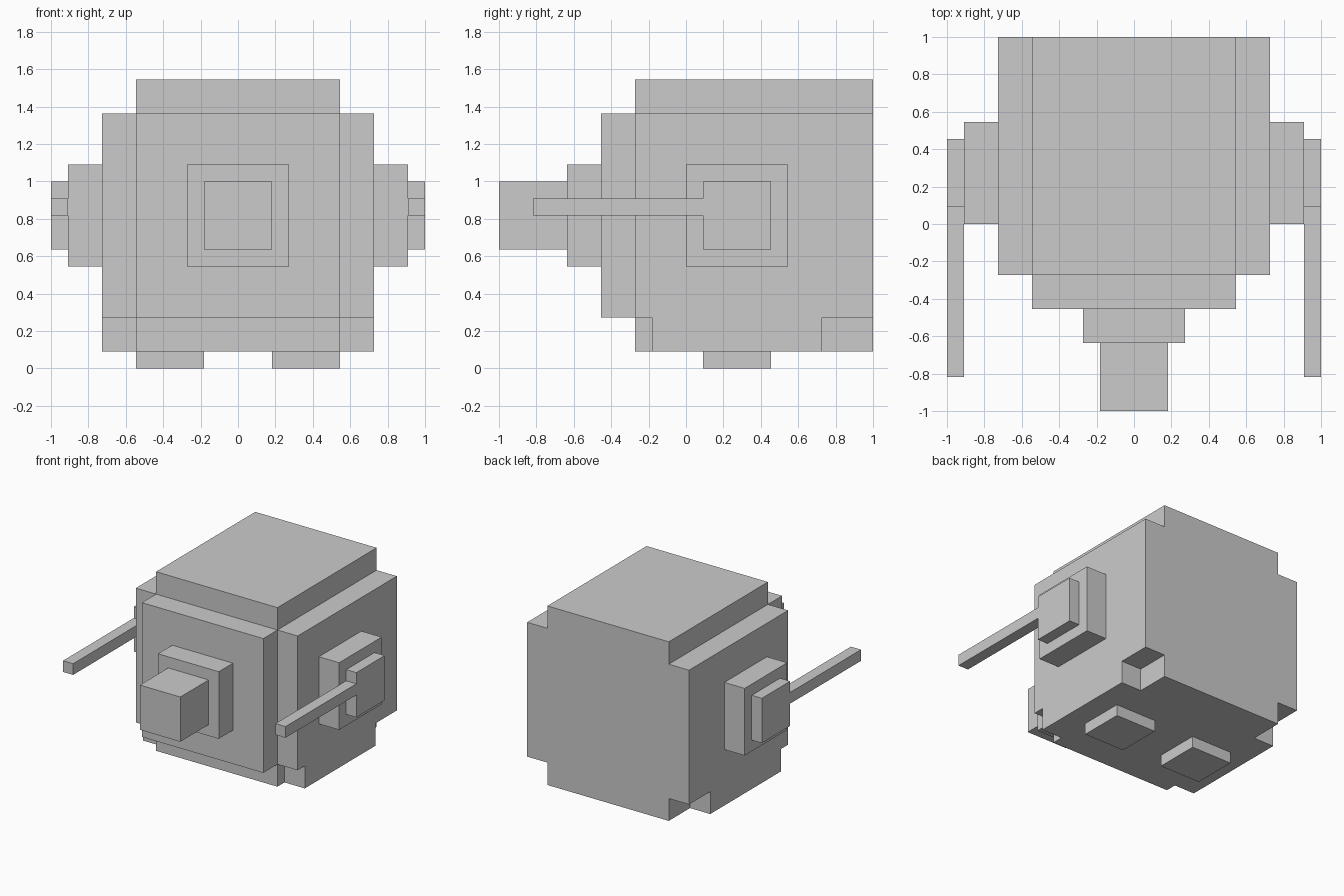
import bpy, bmesh

if "Cube" in bpy.data.objects:
    bpy.data.objects.remove(bpy.data.objects["Cube"])

U = 1 / 11  # everything sits on a grid of 1/11 unit


def add_object(name, bm):
    bmesh.ops.recalc_face_normals(bm, faces=bm.faces)
    mesh = bpy.data.meshes.new(name)
    bm.to_mesh(mesh)
    bm.free()
    ob = bpy.data.objects.new(name, mesh)
    bpy.context.collection.objects.link(ob)
    return ob


def extrude_x(bm, x0, x1, profile):
    """Extrude a (y, z) outline from x0 to x1."""
    face = bm.faces.new([bm.verts.new((x0 * U, y * U, z * U)) for y, z in profile])
    ext = bmesh.ops.extrude_face_region(bm, geom=[face])
    moved = [v for v in ext["geom"] if isinstance(v, bmesh.types.BMVert)]
    bmesh.ops.translate(bm, verts=moved, vec=((x1 - x0) * U, 0, 0))


def rect(y0, y1, z0, z1):
    return [(y0, z0), (y1, z0), (y1, z1), (y0, z1)]


def part(name, x0, x1, profile):
    bm = bmesh.new()
    extrude_x(bm, x0, x1, profile)
    return add_object(name, bm)


# Body block, with its upper edges and four lower corners notched out
body = part("body", -8, 8, rect(-3, 11, 1, 17))
bm = bmesh.new()
for s in (-1, 1):
    for notch in (rect(-4, 12, 15, 18), rect(-4, -2, 0, 3), rect(8, 12, 0, 3)):
        extrude_x(bm, 6 * s, 9 * s, notch)
cutter = add_object("notch_cutter", bm)
cutter.hide_render = True
mod = body.modifiers.new("notches", "BOOLEAN")
mod.operation = "DIFFERENCE"
mod.solver = "EXACT"
mod.object = cutter
bpy.context.view_layer.objects.active = body
bpy.ops.object.modifier_apply(modifier=mod.name)
bpy.data.objects.remove(cutter)

# Front panel and stepped snout
part("front_panel", -6, 6, rect(-5, -3, 3, 15))
part("snout_base", -3, 3, rect(-7, -5, 6, 12))
part("snout", -2, 2, rect(-11, -7, 7, 11))

# Side mounts, hubs with forward rods, and feet on both sides
hub_and_rod = [(-9, 9), (1, 9), (1, 7), (5, 7), (5, 11), (1, 11), (1, 10), (-9, 10)]
for side, s in (("left", -1), ("right", 1)):
    part(f"{side}_side_mount", 8 * s, 10 * s, rect(0, 6, 6, 12))
    part(f"{side}_hub_and_rod", 10 * s, 11 * s, hub_and_rod)
    part(f"{side}_foot", 2 * s, 6 * s, rect(1, 5, 0, 1))
